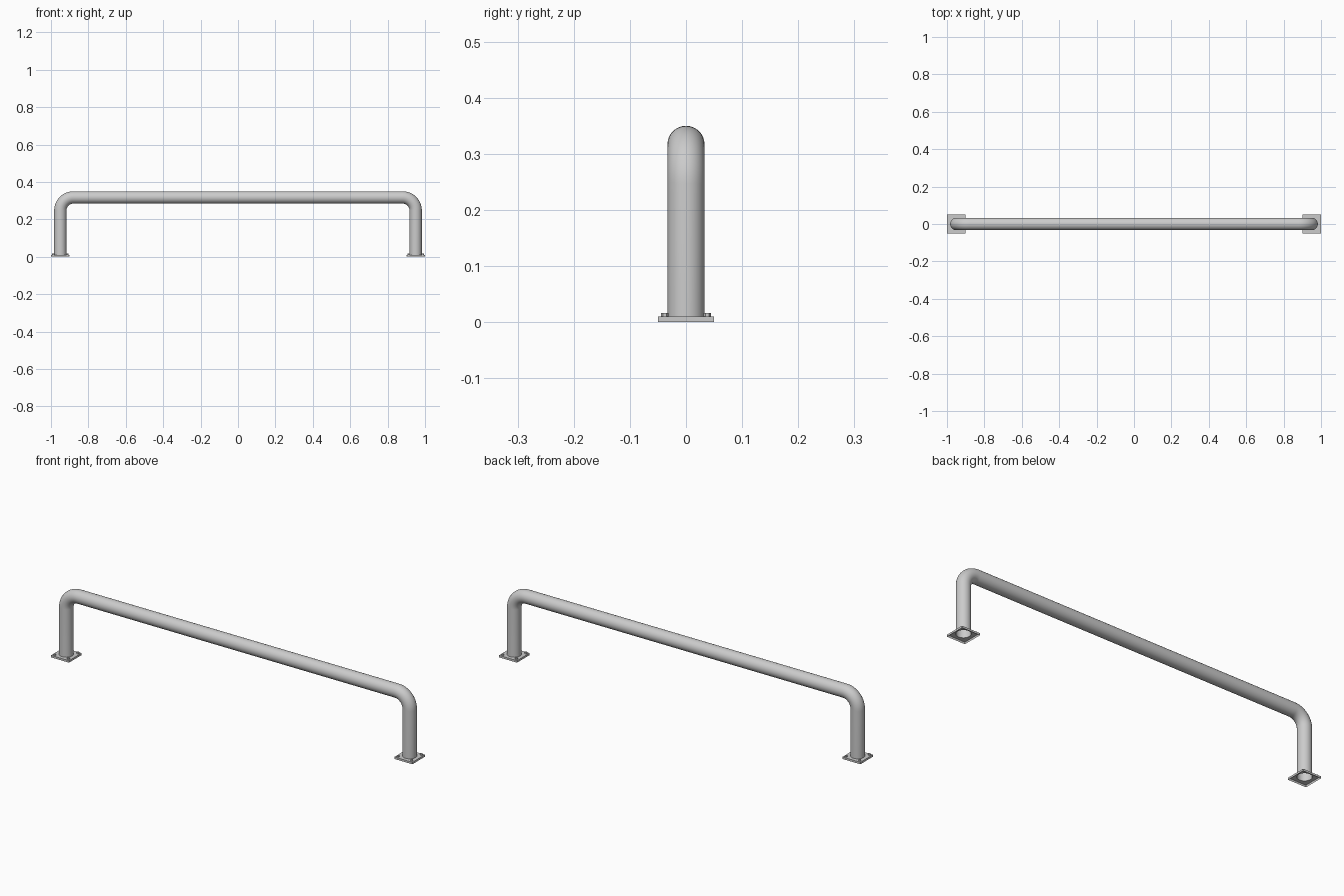
import bpy, bmesh, math
from mathutils import Vector

if "Cube" in bpy.data.objects:
    bpy.data.objects.remove(bpy.data.objects["Cube"])

LEG_X, BAR_Z, R, BEND, SEG = 0.95, 0.317, 0.033, 0.07, 32
PLATE, THICK = 0.05, 0.01


def make_object(name, bm, smooth=False):
    mesh = bpy.data.meshes.new(name)
    bm.to_mesh(mesh)
    bm.free()
    ob = bpy.data.objects.new(name, mesh)
    bpy.context.collection.objects.link(ob)
    if smooth:
        bpy.context.view_layer.objects.active = ob
        ob.select_set(True)
        bpy.ops.object.shade_smooth_by_angle(angle=math.radians(35))
        ob.select_set(False)
    return ob


# Bent rail: a circle swept along the left leg, bend, bar, bend and right leg
path = [(-LEG_X, THICK, 0)]
for side, start in ((-1, 0), (1, 90)):
    for i in range(13):
        a = math.radians(start + 90 * i / 12)
        ang = math.pi - a
        path.append((side * (LEG_X - BEND) + BEND * math.cos(ang),
                     BAR_Z - BEND + BEND * math.sin(ang), ang))
path.append((LEG_X, THICK, 0))

bm = bmesh.new()
rings = []
for i, (x, z, ang) in enumerate(path):
    # outward direction in the plane of the path
    if i == 0:
        ang = math.pi
    out = Vector((math.cos(ang), 0, math.sin(ang)))
    rings.append([bm.verts.new(Vector((x, 0, z)) + R * (
        math.cos(t) * out + math.sin(t) * Vector((0, 1, 0))))
        for t in (2 * math.pi * k / SEG for k in range(SEG))])
for a, b in zip(rings, rings[1:]):
    for k in range(SEG):
        n = (k + 1) % SEG
        bm.faces.new((a[k], a[n], b[n], b[k]))
bmesh.ops.recalc_face_normals(bm, faces=bm.faces)
make_object("bent_rail", bm, True)


# Base plate: thin open-bottomed square cap with a round hole for the pipe
def base_plate(name, cx):
    bm = bmesh.new()
    loops = [[], [], []]
    for k in range(SEG):
        t = 2 * math.pi * k / SEG
        c, s = math.cos(t), math.sin(t)
        m = PLATE / max(abs(c), abs(s))
        loops[0].append(bm.verts.new((cx + R * c, R * s, THICK)))
        loops[1].append(bm.verts.new((cx + m * c, m * s, THICK)))
        loops[2].append(bm.verts.new((cx + m * c, m * s, 0)))
    for a, b in zip(loops, loops[1:]):
        for k in range(SEG):
            n = (k + 1) % SEG
            bm.faces.new((a[k], b[k], b[n], a[n]))
    make_object(name, bm)


# Hexagonal bolt heads in the plate corners
def bolts(name, cx):
    bm = bmesh.new()
    for sx in (-1, 1):
        for sy in (-1, 1):
            res = bmesh.ops.create_cone(bm, cap_ends=True, segments=6,
                                        radius1=0.0065, radius2=0.0065, depth=0.006)
            bmesh.ops.translate(bm, verts=res["verts"],
                                vec=(cx + sx * 0.038, sy * 0.038, THICK + 0.003))
    make_object(name, bm)


for label, sx in (("left", -1), ("right", 1)):
    base_plate(label + "_base_plate", sx * LEG_X)
    bolts(label + "_bolts", sx * LEG_X)
